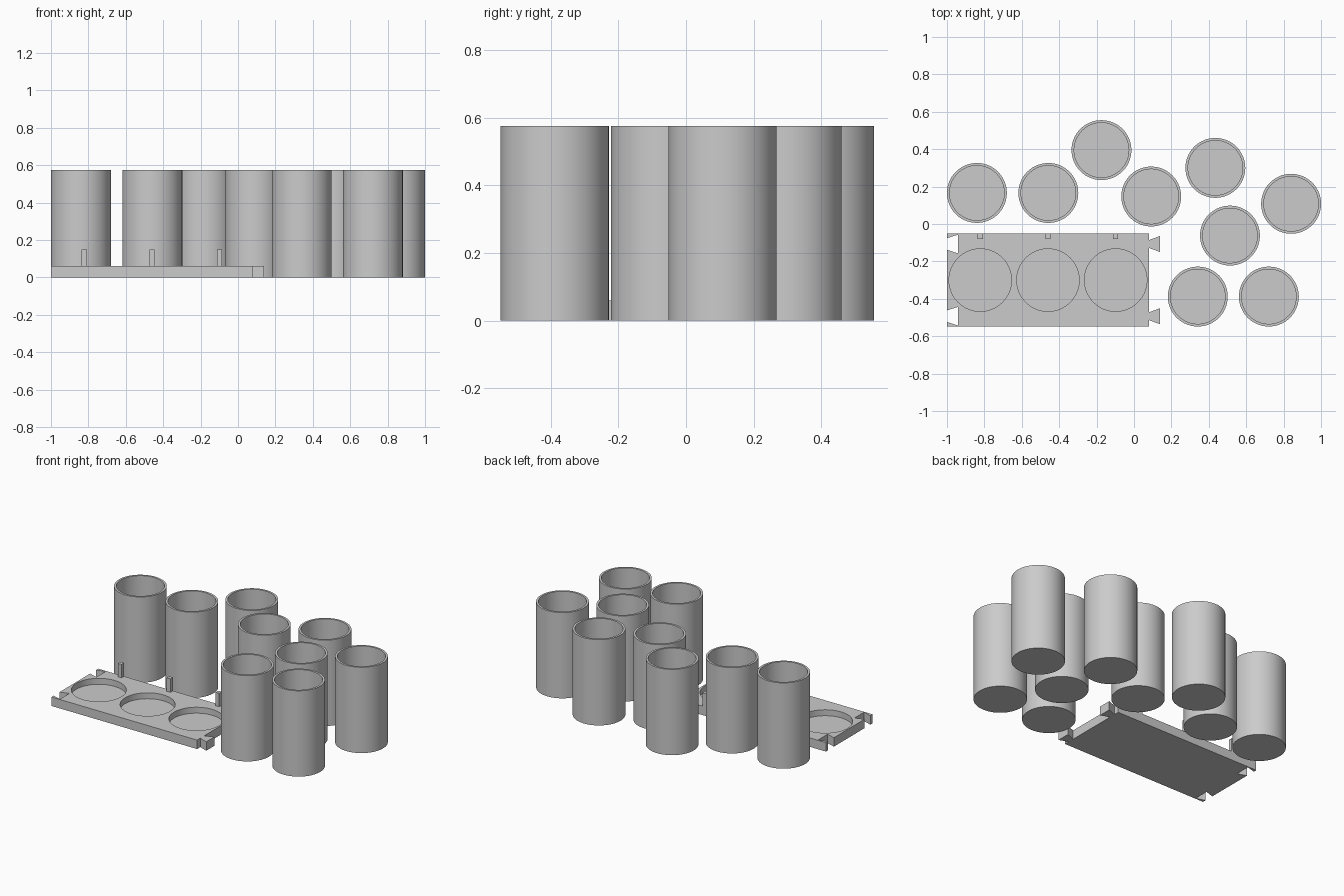
import bpy, bmesh, math

if "Cube" in bpy.data.objects:
    bpy.data.objects.remove(bpy.data.objects["Cube"])

grey = bpy.data.materials.new("plain grey")
grey.diffuse_color = (0.6, 0.6, 0.6, 1)
grey.use_nodes = True
grey.node_tree.nodes["Principled BSDF"].inputs["Base Color"].default_value = grey.diffuse_color


def finish(name, bm, smooth=False):
    bmesh.ops.recalc_face_normals(bm, faces=bm.faces[:])
    mesh = bpy.data.meshes.new(name)
    bm.to_mesh(mesh)
    bm.free()
    mesh.materials.append(grey)
    ob = bpy.data.objects.new(name, mesh)
    bpy.context.collection.objects.link(ob)
    bpy.ops.object.select_all(action='DESELECT')
    ob.select_set(True)
    bpy.context.view_layer.objects.active = ob
    if smooth:
        bpy.ops.object.shade_smooth_by_angle(angle=math.radians(30))
    return ob


def lathe(name, profile, x, y, sides=96):
    """Turn an (r, z) profile into rings and cap both ends."""
    bm = bmesh.new()
    rings = [[bm.verts.new((x + r * math.cos(i * math.tau / sides),
                            y + r * math.sin(i * math.tau / sides), z))
              for i in range(sides)] for r, z in profile]
    for a, b in zip(rings, rings[1:]):
        for i in range(sides):
            j = (i + 1) % sides
            bm.faces.new((a[i], a[j], b[j], b[i]))
    bm.faces.new(rings[0])
    bm.faces.new(rings[-1])
    return finish(name, bm, True)


def prism(name, outline, z0, z1):
    bm = bmesh.new()
    face = bm.faces.new([bm.verts.new((x, y, z0)) for x, y in outline])
    up = bmesh.ops.extrude_face_region(bm, geom=[face])
    for v in up["geom"]:
        if isinstance(v, bmesh.types.BMVert):
            v.co.z = z1
    return finish(name, bm)


# Open cups scattered around the tray
R, H = 0.16, 0.575
cups = [(-0.84, 0.166), (-0.458, 0.166), (-0.174, 0.395), (0.092, 0.147),
        (0.435, 0.30), (0.84, 0.108), (0.513, -0.062), (0.341, -0.388), (0.721, -0.388)]
for n, (x, y) in enumerate(cups):
    lathe(f"cup_{n + 1}", [(R, 0), (R, H), (R - 0.014, H), (R - 0.014, 0.02)], x, y)

# Tray outline: dovetail slots on the left edge, dovetail tabs on the right
X0, X1, Y0, Y1, T = -1.0, 0.08, -0.548, -0.052, 0.06
JOINTS = (-0.107, -0.493)
outline = [(X1, Y0)]
for c in reversed(JOINTS):
    outline += [(X1, c - 0.021), (X1 + 0.06, c - 0.043),
                (X1 + 0.06, c + 0.043), (X1, c + 0.021)]
outline += [(X1, Y1), (X0, Y1)]
for c in JOINTS:
    outline += [(X0, c + 0.031), (X0 + 0.06, c + 0.05),
                (X0 + 0.06, c - 0.05), (X0, c - 0.031)]
outline.append((X0, Y0))
tray = prism("tray", outline, 0, T)

# Round pockets sunk into the tray
POCKETS = (-0.822, -0.46, -0.098)
for x in POCKETS:
    cutter = lathe("pocket_cutter", [(0.167, 0.02), (0.167, 0.2)], x, -0.30)
    cutter.hide_render = True
    bpy.context.view_layer.objects.active = tray
    mod = tray.modifiers.new("pocket", 'BOOLEAN')
    mod.operation, mod.solver, mod.object = 'DIFFERENCE', 'EXACT', cutter
    bpy.ops.object.modifier_apply(modifier=mod.name)
    bpy.data.objects.remove(cutter)
bpy.ops.object.select_all(action='DESELECT')
tray.select_set(True)
bpy.context.view_layer.objects.active = tray
bpy.ops.object.shade_smooth_by_angle(angle=math.radians(30))

# Small upright pegs along the back edge
for n, x in enumerate(POCKETS):
    w = 0.0135
    prism(f"peg_{n + 1}", [(x - w, Y1 - 0.027), (x + w, Y1 - 0.027),
                           (x + w, Y1), (x - w, Y1)], T - 0.01, 0.15)
